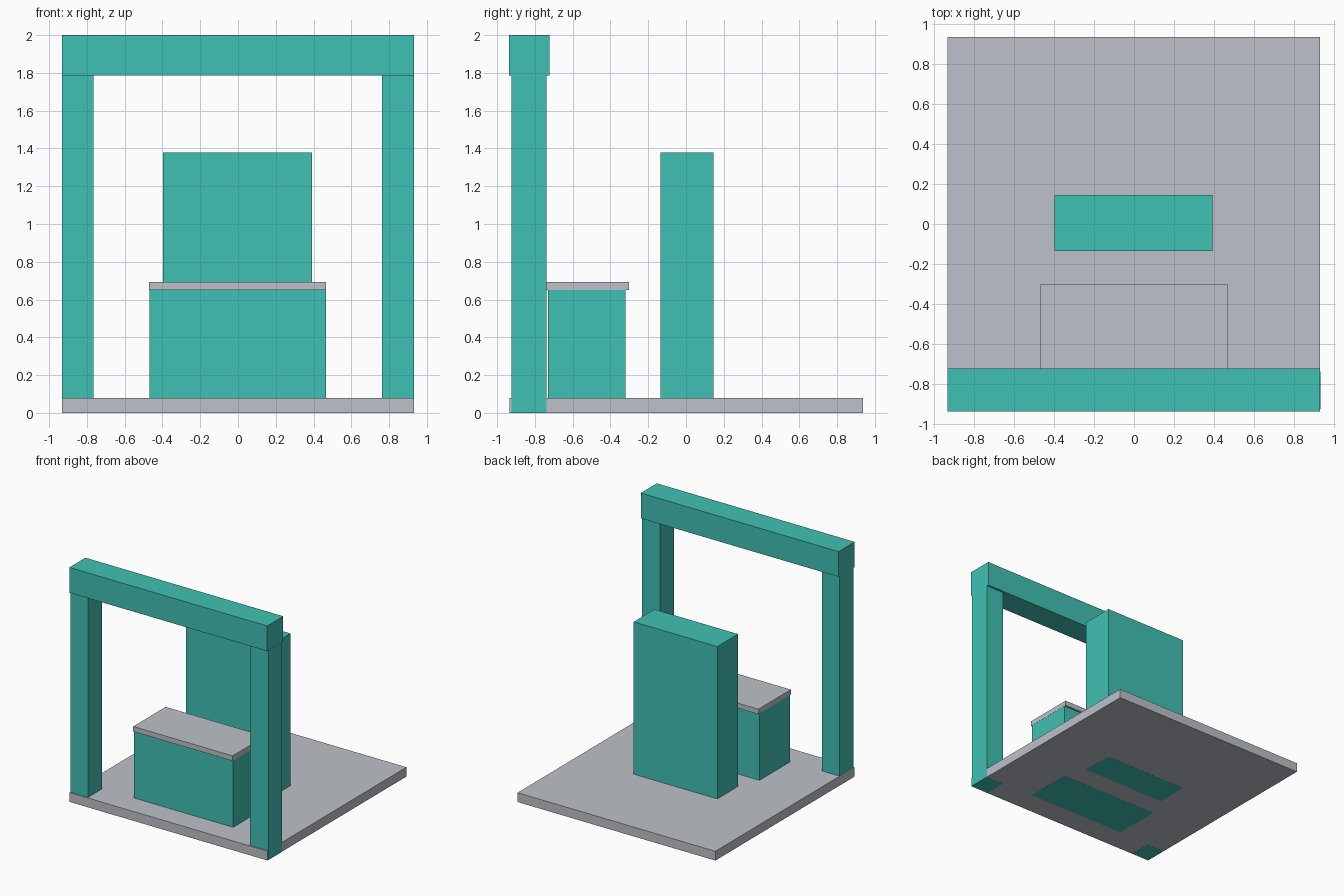
import bpy
import bmesh

if "Cube" in bpy.data.objects:
    bpy.data.objects.remove(bpy.data.objects["Cube"])


def material(name, rgb):
    m = bpy.data.materials.new(name)
    m.diffuse_color = (*rgb, 1.0)
    m.use_nodes = True
    m.node_tree.nodes["Principled BSDF"].inputs["Base Color"].default_value = m.diffuse_color
    return m


teal = material("teal", (0.051, 0.533, 0.451))
grey = material("light grey", (0.508, 0.533, 0.578))


def box(name, x, y, z, mat):
    """Axis-aligned box from (min, max) ranges."""
    bm = bmesh.new()
    bmesh.ops.create_cube(bm, size=1.0)
    for v in bm.verts:
        v.co = [r[0] if c < 0 else r[1] for c, r in zip(v.co, (x, y, z))]
    mesh = bpy.data.meshes.new(name)
    bm.to_mesh(mesh)
    bm.free()
    mesh.materials.append(mat)
    obj = bpy.data.objects.new(name, mesh)
    bpy.context.collection.objects.link(obj)
    return obj


# Floor slab, with the standing parts let through to its underside
box("floor_slab", (-0.933, 0.932), (-0.935, 0.937), (0.0006, 0.08), grey)

# Gateway: two posts and a slightly deeper cross beam
box("left_post", (-0.932, -0.766), (-0.925, -0.738), (0, 1.79), teal)
box("right_post", (0.762, 0.933), (-0.925, -0.738), (0, 1.79), teal)
box("cross_beam", (-0.933, 0.932), (-0.938, -0.722), (1.785, 2.0), teal)

# Counter with overhanging top
box("counter_body", (-0.469, 0.466), (-0.73, -0.32), (0, 0.65), teal)
box("counter_top", (-0.47, 0.467), (-0.74, -0.303), (0.65, 0.693), grey)

# Tall cabinet behind the counter
box("tall_cabinet", (-0.397, 0.392), (-0.134, 0.145), (0, 1.378), teal)
